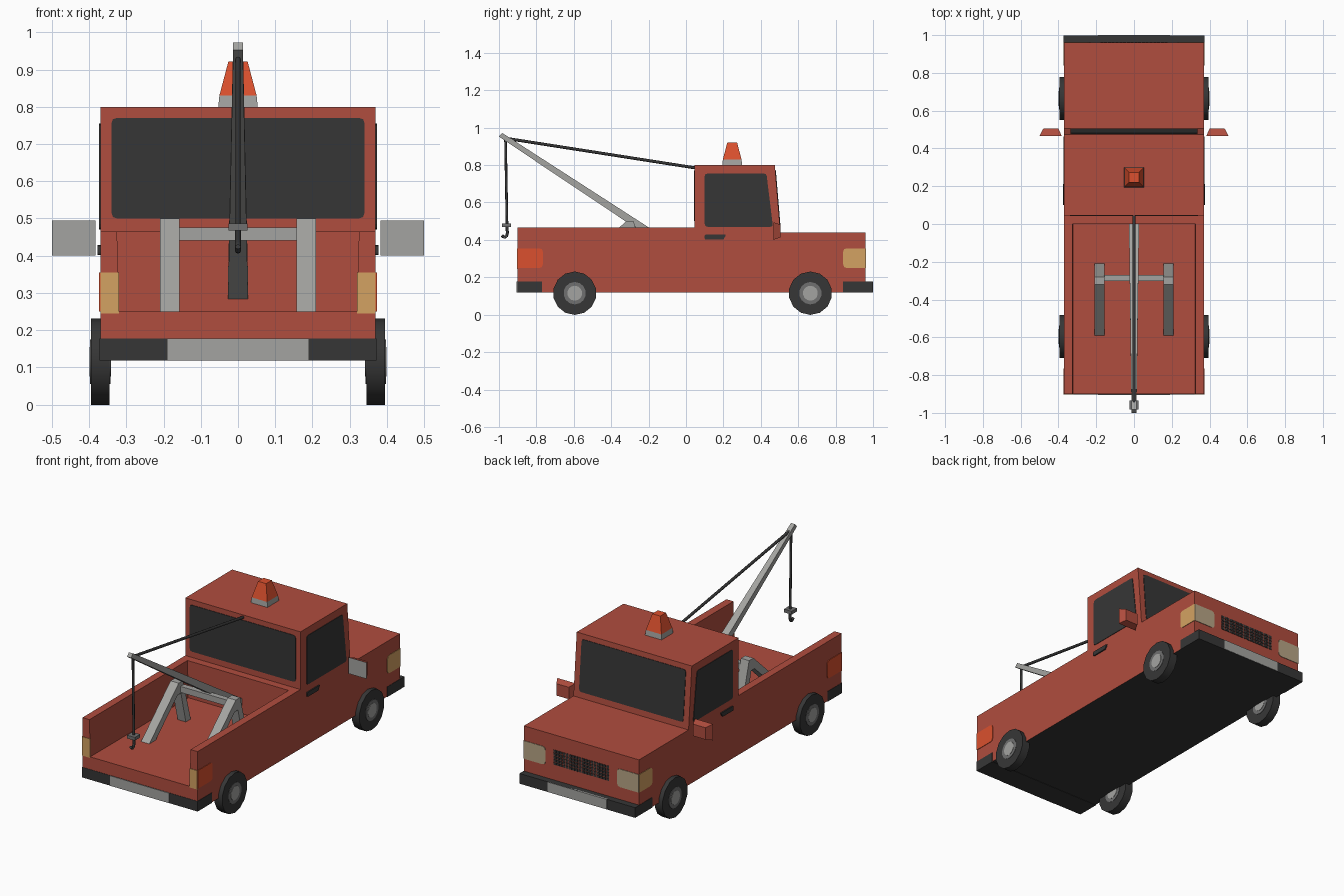
import bpy, bmesh, math
from mathutils import Vector

if "Cube" in bpy.data.objects:
    bpy.data.objects.remove(bpy.data.objects["Cube"])


def material(name, r, g, b):
    lin = lambda c: (c / 255 / 12.92) if c < 11 else ((c / 255 + 0.055) / 1.055) ** 2.4
    m = bpy.data.materials.new(name)
    m.diffuse_color = (lin(r), lin(g), lin(b), 1)
    m.use_nodes = True
    m.node_tree.nodes["Principled BSDF"].inputs["Base Color"].default_value = m.diffuse_color
    return m


RED = material("body red", 176, 77, 62)
GREY = material("light grey", 164, 164, 161)
STEEL = material("hub grey", 112, 112, 112)
DARK = material("dark grey", 54, 54, 54)
AMBER = material("amber lamp", 212, 162, 98)
ORANGE = material("orange lamp", 219, 80, 46)
CREAM = material("cream headlamp", 184, 165, 134)


def finish(name, bm, *mats):
    bmesh.ops.recalc_face_normals(bm, faces=bm.faces)
    me = bpy.data.meshes.new(name)
    bm.to_mesh(me)
    bm.free()
    ob = bpy.data.objects.new(name, me)
    bpy.context.collection.objects.link(ob)
    for m in mats:
        me.materials.append(m)
    return ob


def extrude(bm, points, vec):
    face = bm.faces.new([bm.verts.new(p) for p in points])
    new = bmesh.ops.extrude_face_region(bm, geom=[face])["geom"]
    bmesh.ops.translate(bm, vec=vec, verts=[v for v in new if isinstance(v, bmesh.types.BMVert)])


def prism(name, profile, x0, x1, *mats):
    """Side profile (y, z) extruded along x."""
    bm = bmesh.new()
    extrude(bm, [(x0, y, z) for y, z in profile], (x1 - x0, 0, 0))
    return finish(name, bm, *mats)


def box(name, x0, x1, y0, y1, z0, z1, mat):
    return prism(name, [(y0, z0), (y1, z0), (y1, z1), (y0, z1)], x0, x1, mat)


def plate(name, corners, normal, mat, radius=0.015, square=(), out=0.003):
    """Thin panel with rounded corners, except those listed in square."""
    pts, c = [], [Vector(p) for p in corners]
    for i, p in enumerate(c):
        if i in square or radius == 0:
            pts.append(p)
            continue
        a = p + (c[i - 1] - p).normalized() * radius
        b = p + (c[(i + 1) % len(c)] - p).normalized() * radius
        pts += [a, p * 0.5 + (a + b) * 0.25, b]
    n = Vector(normal).normalized()
    bm = bmesh.new()
    extrude(bm, [p - n * 0.002 for p in pts], n * (0.002 + out))
    return finish(name, bm, mat)


def frustum(name, base, top, *mats):
    """Four-sided solid between two rings of points."""
    bm = bmesh.new()
    for p in list(base) + list(top):
        bm.verts.new(p)
    bmesh.ops.convex_hull(bm, input=bm.verts)
    bmesh.ops.dissolve_limit(bm, angle_limit=0.02, verts=bm.verts, edges=bm.edges)
    return finish(name, bm, *mats)


def rods(name, path, radius, mat, sides=8):
    bm = bmesh.new()
    for a, b in zip(path, path[1:]):
        a, b = Vector(a), Vector(b)
        d = b - a
        mtx = d.to_track_quat('Z', 'Y').to_matrix().to_4x4()
        mtx.translation = (a + b) / 2
        bmesh.ops.create_cone(bm, cap_ends=True, segments=sides, radius1=radius,
                              radius2=radius, depth=d.length, matrix=mtx)
    return smooth(finish(name, bm, mat), 50)


def smooth(ob, angle):
    bpy.ops.object.select_all(action='DESELECT')
    ob.select_set(True)
    bpy.context.view_layer.objects.active = ob
    bpy.ops.object.shade_smooth_by_angle(angle=math.radians(angle))
    return ob


# Body: cab, bonnet and bed floor in one profile, dark underside
body = prism("truck_body", [(-.9, .12), (.96, .12), (.96, .44), (.505, .44), (.475, .8), (.045, .8),
                            (.045, .465), (0, .465), (0, .25), (-.9, .25)], -.37, .37, RED, DARK)
for f in body.data.polygons:
    if f.normal.z < -0.9:
        f.material_index = 1

# Bumpers and their grey centre plates
box("rear_bumper", -.372, .372, -.902, -.77, .118, .177, DARK)
box("front_bumper", -.372, .372, .84, .998, .118, .177, DARK)
box("rear_bumper_plate", -.19, .19, -.905, -.9, .119, .177, GREY)
box("front_bumper_plate", -.19, .19, .99, 1.0, .119, .177, GREY)

# Windscreen and rear window
slope = lambda z: .505 - (z - .44) / 12
plate("windscreen", [(-.335, slope(.475), .475), (.335, slope(.475), .475),
                     (.335, slope(.77), .77), (-.335, slope(.77), .77)], (0, 12, 1), DARK)
plate("rear_window", [(-.34, .045, .5), (.34, .045, .5), (.34, .045, .77), (-.34, .045, .77)],
      (0, -1, 0), DARK)

# Grille: grid of small dark openings
bm = bmesh.new()
for i in range(18):
    for j in range(5):
        x, z = -.18 + i * .02, .265 + j * .018
        extrude(bm, [(x + .002, .958, z + .002), (x + .018, .958, z + .002),
                     (x + .018, .958, z + .016), (x + .002, .958, z + .016)], (0, .005, 0))
finish("grille", bm, DARK)

for s, side in ((-1, "left"), (1, "right")):
    X = s * .37
    n = (s, 0, 0)
    # Bed wall
    frustum(side + "_bed_wall", [(X, -.9, .25), (X, 0, .25), (s * .32, 0, .25), (s * .32, -.9, .25)],
            [(X, -.9, .465), (X, 0, .465), (s * .325, 0, .465), (s * .325, -.9, .465)], RED)
    # Door window and handle
    plate(side + "_door_window", [(X, .1, .47), (X, .465, .47), (X, .43, .755), (X, .1, .755)],
          n, DARK)
    plate(side + "_door_handle", [(X, .1, .402), (X, .2, .402), (X, .215, .428), (X, .1, .428)],
          n, DARK, .006, out=.007)
    # Lamps wrapping round the corners
    plate(side + "_rear_side_lamp", [(X, -.9, .25), (X, -.765, .25), (X, -.765, .355), (X, -.9, .355)],
          n, ORANGE, .02, (0, 3))
    plate(side + "_front_side_lamp", [(X, .96, .25), (X, .84, .25), (X, .84, .355), (X, .96, .355)],
          n, AMBER, .02, (0, 3))
    plate(side + "_headlamp", [(X, .96, .25), (s * .23, .96, .25), (s * .23, .96, .355), (X, .96, .355)],
          (0, 1, 0), CREAM, .02, (0, 3))
    plate(side + "_tail_lamp", [(X, -.9, .245), (s * .32, -.9, .245), (s * .32, -.9, .355), (X, -.9, .355)],
          (0, -1, 0), AMBER, 0)
    # Door mirror with grey glass facing the rear
    ring = lambda x0, x1, y, z0, z1: [(s * x0, y, z0), (s * x1, y, z0), (s * x1, y, z1), (s * x0, y, z1)]
    mirror = frustum(side + "_mirror", ring(.383, .5, .467, .4, .495),
                     ring(.4, .48, .505, .413, .482), RED, GREY)
    for f in mirror.data.polygons:
        if f.normal.y < -0.9:
            f.material_index = 1
    # Crane support leg
    prism(side + "_crane_support", [(-.59, .25), (-.32, .5), (-.28, .5), (-.21, .25), (-.255, .25),
                                    (-.3, .435), (-.33, .435), (-.53, .25)], s * .157, s * .21, GREY)
    # Wheels with hubs on both faces
    for y, end in ((-.595, "rear"), (.665, "front")):
        for part, r, w, mat in (("tyre", .116, .05, DARK), ("rim", .06, .054, STEEL),
                                ("hub", .04, .058, GREY)):
            ob = rods(f"{side}_{end}_{part}", [(s * .37 - w / 2, y, .115), (s * .37 + w / 2, y, .115)],
                      r, mat, 14)

# Warning beacon on the roof
square = lambda r, z: [(a * r, .247 + b * r, z) for a, b in ((-1, -1), (1, -1), (1, 1), (-1, 1))]
frustum("beacon_base", square(.053, .8), square(.05, .83), GREY)
frustum("beacon_light", square(.05, .83), square(.026, .921), ORANGE)

# Crane: crossbar, tapered boom, cables and hook
box("crane_crossbar", -.16, .16, -.303, -.27, .44, .475, GREY)
frustum("crane_boom", [(x, y, z) for x in (-.027, .027) for y, z in ((.005, .28), (.005, .335))],
        [(x, y, z) for x in (-.013, .013) for y, z in ((-1.0, .952), (-.983, .972))], GREY)
rods("stay_cable", [(0, -.975, .945), (0, .05, .785)], .008, DARK)
rods("hook_cable", [(0, -.965, .94), (0, -.957, .48)], .007, DARK)
box("hook_block", -.025, .025, -.983, -.935, .468, .487, STEEL)
rods("hook", [(0, -.957, .47), (0, -.955, .435), (0, -.96, .418), (0, -.972, .413), (0, -.985, .424)],
     .008, DARK)
